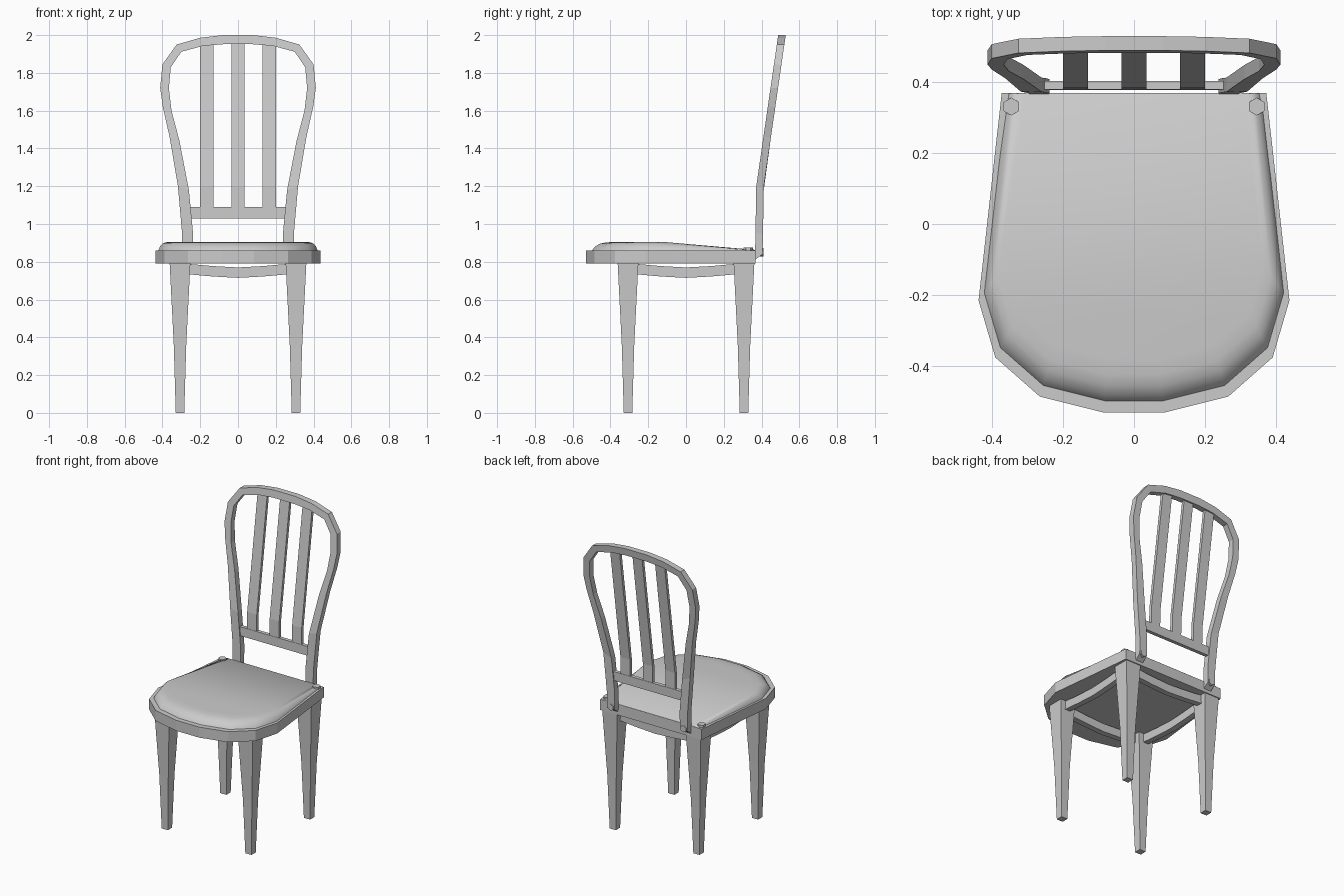
import bpy, math
from mathutils import Vector

if "Cube" in bpy.data.objects:
    bpy.data.objects.remove(bpy.data.objects["Cube"])


def make(name, verts, faces, smooth=None):
    me = bpy.data.meshes.new(name)
    me.from_pydata(verts, [], faces)
    ob = bpy.data.objects.new(name, me)
    bpy.context.collection.objects.link(ob)
    bpy.context.view_layer.objects.active = ob
    ob.select_set(True)
    bpy.ops.object.mode_set(mode='EDIT')
    bpy.ops.mesh.select_all(action='SELECT')
    bpy.ops.mesh.normals_make_consistent(inside=False)
    bpy.ops.object.mode_set(mode='OBJECT')
    if smooth:
        bpy.ops.object.shade_smooth_by_angle(angle=math.radians(smooth))
    ob.select_set(False)
    return ob


def loft(name, rings, cap_start=True, cap_end=True, smooth=None):
    """Skin equal-length closed rings of points."""
    n = len(rings[0])
    faces = [(r * n + i, r * n + (i + 1) % n, (r + 1) * n + (i + 1) % n, (r + 1) * n + i)
             for r in range(len(rings) - 1) for i in range(n)]
    # caps are strips between mirrored points, so bent caps stay clean
    for on, base in ((cap_start, 0), (cap_end, (len(rings) - 1) * n)):
        if on:
            faces += [(base + i, base + i + 1, base + n - 2 - i, base + n - 1 - i)
                      for i in range(n // 2 - 1)]
    return make(name, [p for r in rings for p in r], faces, smooth)


def square(cx, cy, w, z):
    h = w / 2
    return [(cx - h, cy - h, z), (cx + h, cy - h, z), (cx + h, cy + h, z), (cx - h, cy + h, z)]


def hex_bolt(name, loc, r, depth, rot=(0, 0, 0)):
    bpy.ops.mesh.primitive_cylinder_add(vertices=6, radius=r, depth=depth, location=loc, rotation=rot)
    bpy.context.object.name = name
    bpy.context.object.select_set(False)


# seat outline: right half from back to front, then mirrored
half = [(.372, .368), (.437, -.215), (.39, -.375), (.265, -.485), (.085, -.53)]
outline = half + [(-x, y) for x, y in reversed(half)]
loft("seat_frame", [[(x, y, z) for x, y in outline] for z in (.79, .86)])


# padded seat: high at the front, sloping down to the back
def pad_ring(s, f):
    ring = []
    for x, y in outline:
        px, py = x * s, .36 - (.36 - y) * s
        t = min(1, max(0, (.36 - y) / .575))
        ring.append((px, py, .857 + f * (.006 + .042 * t)))
    return ring


loft("seat_cushion", [pad_ring(s, f) for s, f in
     ((.965, 0), (.96, .15), (.945, .5), (.915, .82), (.88, .95), (.83, 1))],
     cap_start=False, smooth=40)

# tapered legs and curved aprons
for sx in (-1, 1):
    for sy in (-1, 1):
        name = ("front" if sy < 0 else "back") + ("_left" if sx < 0 else "_right") + "_leg"
        loft(name, [square(.307 * sx, .307 * sy, w, z) for z, w in ((0, .045), (.36, .066), (.795, .11))])

for k, name in enumerate(("back_apron", "left_apron", "front_apron", "right_apron")):
    c, s = round(math.cos(k * math.pi / 2)), round(math.sin(k * math.pi / 2))
    rings = []
    for u, dz in ((-.29, 0), (-.13, -.014), (0, -.021), (.13, -.014), (.29, 0)):
        sec = [(u, .288, .736 + dz), (u, .326, .736 + dz), (u, .326, .791 + dz), (u, .288, .791 + dz)]
        rings.append([(c * x - s * y, s * x + c * y, z) for x, y, z in sec])
    loft(name, rings)


# the back stands upright, then leans from z = 1.2
def lean(z):
    return .385 + .007 * (z - .8) / .4 if z < 1.2 else .392 + .116 * (z - 1.2) / .8


# hoop: outer x, z and inner x, z from the foot to the crown
hoop = [(.295, .81, .24, .81), (.296, .95, .238, .95), (.318, 1.2, .26, 1.18),
        (.362, 1.46, .31, 1.44), (.398, 1.62, .352, 1.6), (.412, 1.72, .366, 1.72),
        (.4, 1.845, .356, 1.83), (.325, 1.95, .3, 1.912), (.2, 1.986, .185, 1.943),
        (.08, 2, .075, 1.952)]
path = hoop + [(-a, b, -c, d) for a, b, c, d in reversed(hoop)]
rings = []
for xo, zo, xi, zi in path:
    cut = .03 if zo < .82 else 0
    rings.append([(xo, lean(zo) - .02, zo), (xi, lean(zi) - .02, zi),
                  (xi, lean(zi) + .02, zi + cut), (xo, lean(zo) + .02, zo + cut)])
loft("back_hoop", rings)


# flat bars of the backrest
def bar(name, cx, w, t, zs):
    loft(name, [[(cx - w / 2, lean(z) - t / 2, z), (cx + w / 2, lean(z) - t / 2, z),
                 (cx + w / 2, lean(z) + t / 2, z), (cx - w / 2, lean(z) + t / 2, z)] for z in zs])


bar("back_rail", 0, .51, .024, (1.03, 1.09))
for i, x in enumerate((-.165, 0, .165)):
    bar(f"back_slat_{i + 1}", x, .07, .02, (1.08, 1.2, 1.955))

# bolt heads on the seat corners and behind the hoop feet
for sx, side in ((-1, "left"), (1, "right")):
    hex_bolt(f"seat_bolt_{side}", (.345 * sx, .33, .864), .025, .022)
    hex_bolt(f"hoop_bolt_{side}", (.267 * sx, .4, .85), .022, .02, (math.pi / 2, 0, 0))
